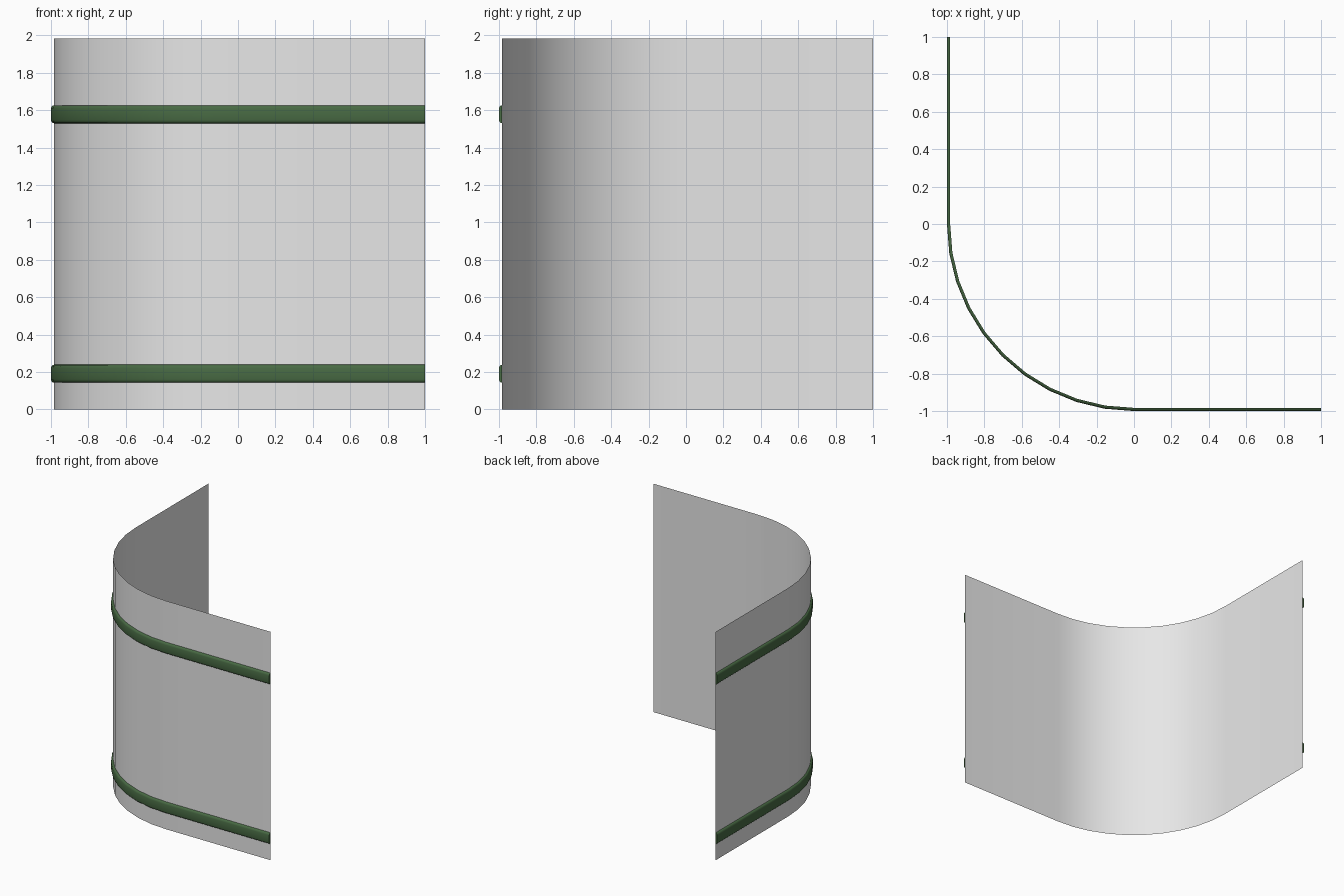
import bpy, math

if "Cube" in bpy.data.objects:
    bpy.data.objects.remove(bpy.data.objects["Cube"])

R = 0.983      # corner radius of the sheet
STEPS = 10     # corner segments


def material(name, rgb):
    m = bpy.data.materials.new(name)
    m.diffuse_color = (*rgb, 1.0)
    m.use_nodes = True
    m.node_tree.nodes["Principled BSDF"].inputs["Base Color"].default_value = m.diffuse_color
    return m


def path(offset):
    """Plan of the wall: straight side, rounded corner, straight front."""
    r = R + offset
    pts = [(-r, 1.0)]
    for i in range(STEPS + 1):
        a = math.pi + i * math.pi / 2 / STEPS
        pts.append((r * math.cos(a), r * math.sin(a)))
    return pts + [(1.0, -r)]


def sweep(name, profile, mat, caps=False):
    """Sweep an (offset, z) profile, listed bottom to top, along the plan."""
    rows = [[(x, y, z) for x, y in path(d)] for d, z in profile]
    n, k = len(rows[0]), len(rows)
    verts = [v for row in rows for v in row]
    faces = [(j * n + i, j * n + i + 1, (j + 1) * n + i + 1, (j + 1) * n + i)
             for j in range(k - 1) for i in range(n - 1)]
    if caps:
        faces.append([j * n for j in range(k)])
        faces.append([j * n + n - 1 for j in reversed(range(k))])
    me = bpy.data.meshes.new(name)
    me.from_pydata(verts, [], faces)
    me.materials.append(mat)
    ob = bpy.data.objects.new(name, me)
    bpy.context.collection.objects.link(ob)
    bpy.ops.object.select_all(action='DESELECT')
    ob.select_set(True)
    bpy.context.view_layer.objects.active = ob
    bpy.ops.object.shade_smooth_by_angle(angle=math.radians(50))
    return ob


grey = material("light grey", (0.8, 0.8, 0.8))
green = material("dark green", (0.065, 0.145, 0.057))

# Thin curved wall sheet
sweep("wall_sheet", [(0, 0), (0, 1.984)], grey)

# Two raised rails with softened edges
for name, z in (("lower_rail", 0.191), ("upper_rail", 1.578)):
    half = [(0.0, 0.048), (0.008, 0.046), (0.014, 0.040), (0.017, 0.030)]
    profile = [(d, z - h) for d, h in half] + [(d, z + h) for d, h in reversed(half)]
    sweep(name, profile, green, caps=True)
